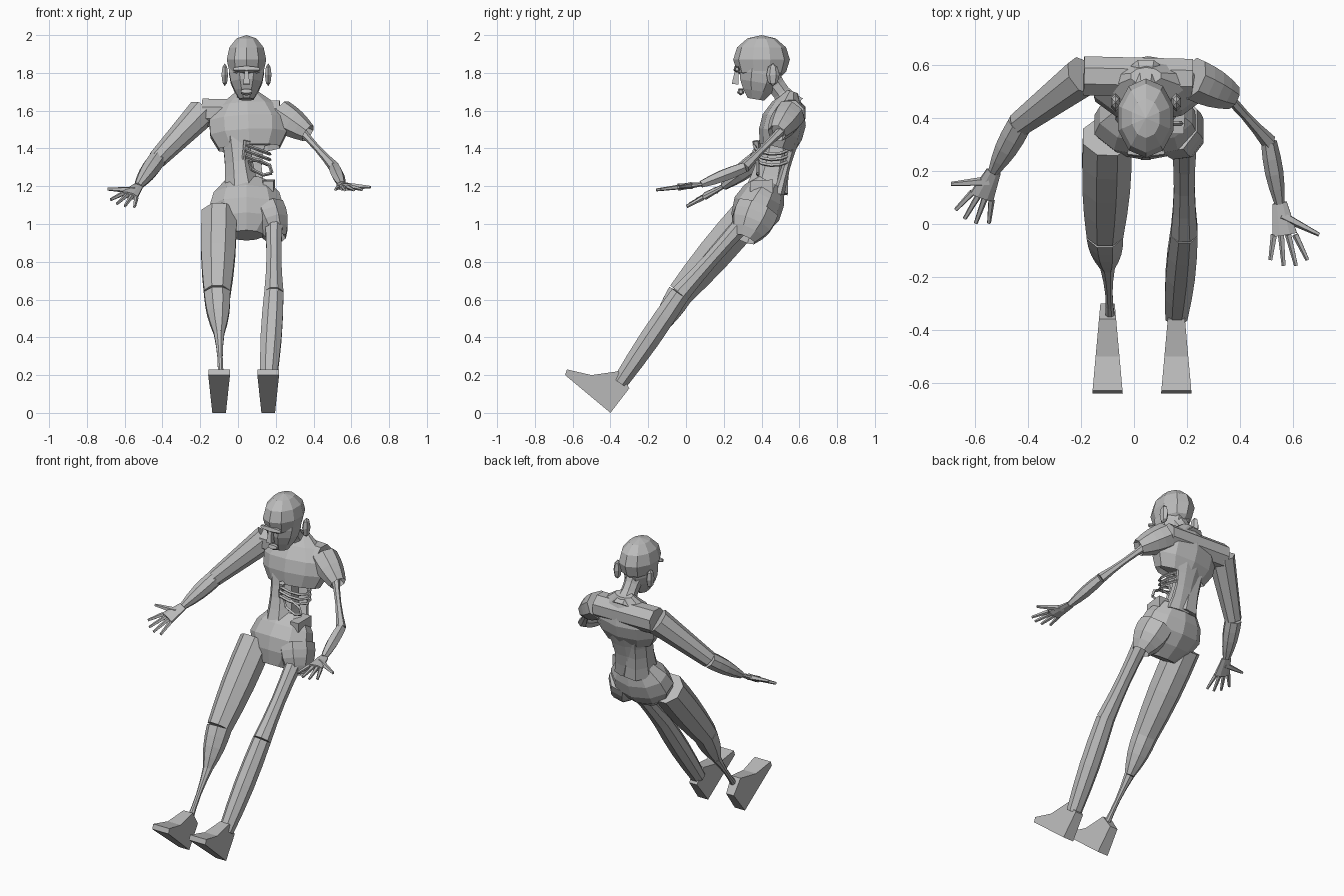
import bpy, bmesh, math
from mathutils import Vector, Matrix

cube = bpy.data.objects.get("Cube")
if cube:
    bpy.data.objects.remove(cube, do_unlink=True)

GREY = (0.5, 0.5, 0.5, 1)
skin = bpy.data.materials.new("plain grey")
skin.use_nodes = True
skin.diffuse_color = GREY
skin.node_tree.nodes["Principled BSDF"].inputs["Base Color"].default_value = GREY
RIGHT, LEFT = "right", "left"
SIDEWAYS, UPWARD = Vector((1, 0, 0)), Vector((0, 0, 1))


def finish(name, bm):
    bmesh.ops.recalc_face_normals(bm, faces=bm.faces[:])
    mesh = bpy.data.meshes.new(name)
    bm.to_mesh(mesh)
    bm.free()
    mesh.materials.append(skin)
    obj = bpy.data.objects.new(name, mesh)
    bpy.context.collection.objects.link(obj)


def tube(name, start, end, r_start, r_end, swell=0.0, depth=1.0,
         sides=8, ref=SIDEWAYS, steps=4, torn=False):
    """Tapered body part with a swollen or wasted middle, optionally torn open at the end."""
    bm = bmesh.new()
    start, end = Vector(start), Vector(end)
    along = (end - start).normalized()
    wide = (ref - along * ref.dot(along)).normalized()
    deep = along.cross(wide)
    rings = []
    for step in range(steps + 1):
        t = step / steps
        radius = r_start + (r_end - r_start) * t + swell * math.sin(math.pi * t)
        ring = []
        for side in range(sides):
            angle = math.tau * (side + 0.5) / sides
            offset = wide * math.cos(angle) + deep * depth * math.sin(angle)
            ring.append(bm.verts.new(start.lerp(end, t) + offset * radius))
        rings.append(ring)
    for low, high in zip(rings, rings[1:]):
        for side in range(sides):
            after = (side + 1) % sides
            bm.faces.new((low[side], low[after], high[after], high[side]))
    bm.faces.new(rings[0][::-1])
    cap = bm.faces.new(rings[-1])
    bm.normal_update()
    if torn:
        bmesh.ops.inset_individual(bm, faces=[cap], thickness=0.01, depth=-0.03)
    finish(name, bm)


def ellipsoid(name, centre, size, segments, rings):
    bm = bmesh.new()
    place = Matrix.Translation(centre) @ Matrix.Diagonal((*size, 1))
    bmesh.ops.create_uvsphere(bm, u_segments=segments, v_segments=rings,
                              radius=1, matrix=place)
    finish(name, bm)


def strand(name, centre, u, v, first, last, radius):
    """Thin rib or torn tissue following an elliptical arc."""
    curve = bpy.data.curves.new(name, 'CURVE')
    curve.dimensions = '3D'
    curve.bevel_depth = radius
    curve.bevel_resolution = 0
    curve.use_fill_caps = True
    count = 7
    spline = curve.splines.new('POLY')
    spline.points.add(count - 1)
    for index, point in enumerate(spline.points):
        angle = math.radians(first + (last - first) * index / (count - 1))
        position = Vector(centre) + Vector(u) * math.cos(angle) + Vector(v) * math.sin(angle)
        point.co = (*position, 1)
    spline.use_smooth = False
    curve.materials.append(skin)
    bpy.context.collection.objects.link(bpy.data.objects.new(name, curve))


def hand(side, wrist, reach, toward_thumb):
    """Flat palm with four fanned fingers and a thumb."""
    wrist, reach = Vector(wrist), Vector(reach)
    across = Vector(toward_thumb).normalized()
    palm_end = wrist + reach * 0.5
    tube(side + "_palm", wrist, palm_end, 0.03, 0.05, depth=0.4, ref=across, steps=2)
    for finger in range(4):
        spread = finger / 1.5 - 1
        base = palm_end + across * spread * 0.04
        tip = wrist + reach * (1 - spread ** 2 / 10) + across * spread * 0.07
        tube(f"{side}_finger_{finger + 1}", base, tip, 0.013, 0.008,
             sides=5, ref=across, steps=2)
    tube(side + "_thumb", wrist + reach * 0.2, palm_end + across * 0.13,
         0.02, 0.008, sides=5, ref=across, steps=2)


def foot(side, centre):
    """Foot with lowered heel and raised toes, widening toward the toes."""
    profile = ((-.4, 0), (-.3, .13), (-.36, .22), (-.5, .2), (-.63, .23), (-.64, .2))
    bm = bmesh.new()
    inner, outer = ([bm.verts.new((centre + way * y * 0.09, y, z)) for y, z in profile]
                    for way in (-1, 1))
    bm.faces.new(inner)
    bm.faces.new(outer[::-1])
    for index in range(len(profile)):
        bm.faces.new((inner[index - 1], outer[index - 1], outer[index], inner[index]))
    finish(side + "_foot", bm)


# Head, bowed forward
MIDDLE = 0.045
ellipsoid("cranium", (MIDDLE, .4, 1.87), (.11, .15, .13), segments=10, rings=6)
tube("jaw", (MIDDLE, .4, 1.84), (MIDDLE, .37, 1.66), .1, .04, swell=.02, depth=1.2)
tube("neck", (MIDDLE, .45, 1.77), (MIDDLE, .56, 1.62), .06, .08, swell=-.02)
tube("nose", (MIDDLE, .27, 1.83), (MIDDLE, .26, 1.74), .01, .025, sides=4, steps=1)
for feature, half, y, z in (("brow", .07, .27, 1.82), ("lips", .03, .29, 1.7)):
    tube(feature, (MIDDLE - half, y, z), (MIDDLE + half, y, z), .01, .01,
         swell=.01, sides=5, ref=UPWARD)
for side, way in ((RIGHT, -1), (LEFT, 1)):
    ellipsoid(side + "_ear", (MIDDLE + way * .115, .46, 1.79), (.02, .035, .06),
              segments=6, rings=4)

# Torso, torn open on the left below the ribcage
right_shoulder, left_shoulder = (-.19, .56, 1.59), (.22, .55, 1.58)
tube("chest", (MIDDLE, .56, 1.7), (.06, .48, 1.4), .06, .17,
     swell=.1, depth=.55, sides=10, torn=True)
tube("shoulder_yoke", right_shoulder, left_shoulder, .08, .08, ref=UPWARD)
tube("abdomen", (-.01, .49, 1.45), (.02, .43, 1.18), .08, .1, swell=-.01, depth=1.2)
tube("back_wall", (.06, .57, 1.45), (.06, .49, 1.16), .1, .1, swell=-.03, depth=.35)
tube("pelvis", (MIDDLE, .45, 1.22), (MIDDLE, .3, .94), .12, .09,
     swell=.1, depth=.65, sides=10)
tube("hip_bone", (.16, .34, 1.2), (.16, .46, 1.2), .04, .05, sides=4, steps=1)

# Broken ribs and hanging tissue
for rib in range(3):
    strand(f"rib_{rib + 1}", (.04, .46, 1.42 - rib * .03), (.13, 0, -.05), (0, .1, 0),
           first=-90, last=80, radius=.009)
strand("tissue_loop", (.12, .38, 1.3), (.06, 0, -.03), (.02, 0, .03),
       first=0, last=360, radius=.009)
tube("breastbone", (.05, .37, 1.44), (.03, .38, 1.34), .02, .01, sides=5)

# Right arm, whole
elbow, wrist = (-.43, .38, 1.34), (-.53, .2, 1.2)
tube("right_upper_arm", right_shoulder, elbow, .08, .05, ref=UPWARD)
tube("right_forearm", elbow, wrist, .05, .022, swell=.01, ref=UPWARD)
hand(RIGHT, wrist, reach=(-.09, -.19, -.1), toward_thumb=(-1, .4, .3))

# Left arm, wasted to the bone below a torn shoulder
elbow, wrist = (.51, .31, 1.3), (.55, .08, 1.21)
tube("left_torn_shoulder", left_shoulder, (.37, .48, 1.48), .085, .05,
     swell=.01, ref=UPWARD, torn=True)
tube("left_upper_arm", (.33, .51, 1.5), elbow, .025, .03, swell=-.01,
     sides=6, ref=UPWARD)
tube("left_forearm", elbow, wrist, .03, .02, swell=.01, sides=6, ref=UPWARD)
hand(LEFT, wrist, reach=(.04, -.24, -.03), toward_thumb=SIDEWAYS)

# Right leg, with a wasted shin
knee, shin, ankle = (-.11, -.03, .63), (-.1, -.16, .42), (-.09, -.36, .17)
tube("right_thigh", (-.1, .33, 1.05), knee, .1, .075, swell=.01)
tube("right_calf", knee, shin, .075, .03, swell=.01)
tube("right_shin_bone", shin, ankle, .03, .02, swell=-.01)
foot(RIGHT, -.1)

# Left leg, with a torn hip and a wasted thigh
knee, ankle = (.19, -.03, .63), (.16, -.35, .16)
tube("left_hip_stump", (.15, .38, 1.08), (.21, .31, .92), .1, .05,
     swell=.02, depth=1.2, torn=True)
tube("left_thigh", (.19, .3, 1), knee, .05, .055, swell=-.01)
tube("left_calf", knee, ankle, .055, .045, swell=.01)
foot(LEFT, .16)
